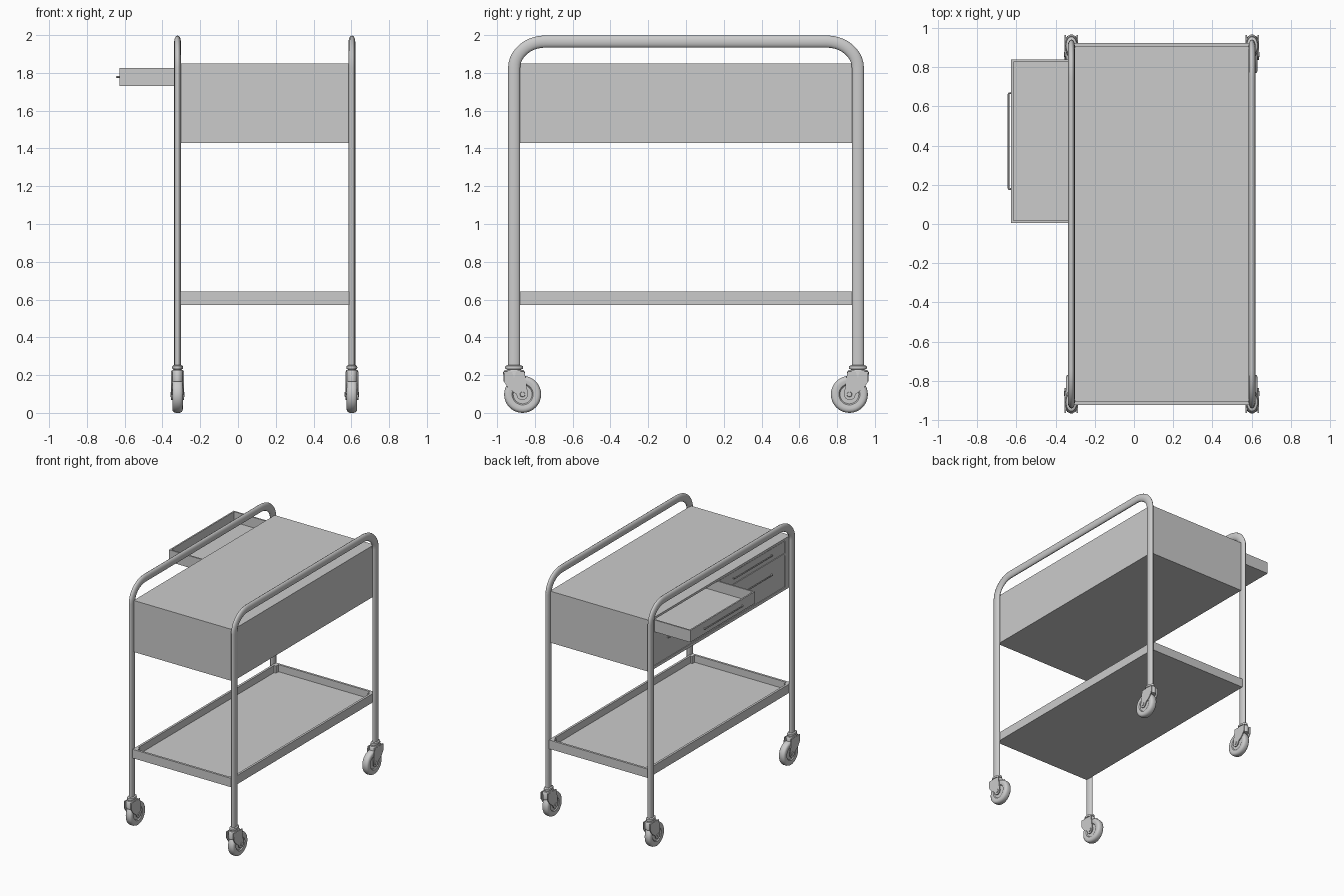
import bpy, bmesh, math
from mathutils import Matrix, Vector

if "Cube" in bpy.data.objects:
    bpy.data.objects.remove(bpy.data.objects["Cube"])

X_LEGS = (-0.32, 0.603)
LEG_Y = 0.91


def link_mesh(name, bm, smooth=False):
    bmesh.ops.recalc_face_normals(bm, faces=bm.faces)
    me = bpy.data.meshes.new(name)
    bm.to_mesh(me)
    bm.free()
    ob = bpy.data.objects.new(name, me)
    bpy.context.collection.objects.link(ob)
    if smooth:
        smooth_object(ob)
    return ob


def smooth_object(ob):
    bpy.ops.object.select_all(action='DESELECT')
    ob.select_set(True)
    bpy.context.view_layer.objects.active = ob
    bpy.ops.object.shade_smooth_by_angle(angle=math.radians(40))


def boxes(name, specs):
    """One object from boxes given as (x0, x1, y0, y1, z0, z1)."""
    bm = bmesh.new()
    for x0, x1, y0, y1, z0, z1 in specs:
        m = Matrix.Translation(((x0 + x1) / 2, (y0 + y1) / 2, (z0 + z1) / 2)) \
            @ Matrix.Diagonal((x1 - x0, y1 - y0, z1 - z0, 1))
        bmesh.ops.create_cube(bm, size=1, matrix=m)
    return link_mesh(name, bm)


def lathe(name, profile, matrix, steps=32):
    """Spin (radius, height) points round z, then place with the matrix."""
    bm = bmesh.new()
    vs = [bm.verts.new((r, 0, h)) for r, h in profile]
    es = [bm.edges.new(p) for p in zip(vs, vs[1:])]
    bmesh.ops.spin(bm, geom=vs + es, cent=(0, 0, 0), axis=(0, 0, 1),
                   angle=math.tau, steps=steps, use_duplicate=False)
    bmesh.ops.remove_doubles(bm, verts=bm.verts, dist=1e-5)
    bm.transform(matrix)
    return link_mesh(name, bm, True)


def tube(name, points, radius, location, x_scale=1.0, res=4):
    cu = bpy.data.curves.new(name, 'CURVE')
    cu.dimensions = '3D'
    cu.bevel_depth = radius
    cu.bevel_resolution = res
    cu.use_fill_caps = True
    sp = cu.splines.new('POLY')
    sp.points.add(len(points) - 1)
    for p, co in zip(sp.points, points):
        p.co = (*co, 1)
    ob = bpy.data.objects.new(name, cu)
    bpy.context.collection.objects.link(ob)
    ob.location = location
    ob.scale.x = x_scale
    bpy.ops.object.select_all(action='DESELECT')
    ob.select_set(True)
    bpy.context.view_layer.objects.active = ob
    bpy.ops.object.convert(target='MESH')
    smooth_object(bpy.context.object)


# Bent side frames: flattened tube forming two legs and a push rail
half = [(0, LEG_Y, 0.235)]
for i in range(11):
    a = math.radians(9 * i)
    half.append((0, 0.745 + 0.165 * math.cos(a), 1.825 + 0.141 * math.sin(a)))
path = half + [(0, -y, z) for _, y, z in reversed(half)]
for side, x in zip(("left", "right"), X_LEGS):
    tube(side + "_frame", path, 0.032, (x, 0, 0), 0.56)

# Cabinet shell with a face frame on the drawer side
X0, X1, YE, ZB, ZT = -0.305, 0.592, 0.91, 1.43, 1.85
FX = X0 + 0.02
rows = ((1.73, 1.827), (1.455, 1.712))
boxes("cabinet", [
    (X0, X1, -YE, YE, ZT - 0.018, ZT),
    (X0, X1, -YE, YE, ZB, ZB + 0.018),
    (X1 - 0.02, X1, -YE, YE, ZB, ZT),
    (X0, X1, -YE, -YE + 0.02, ZB, ZT),
    (X0, X1, YE - 0.02, YE, ZB, ZT),
    (X0, FX, 0.843, YE, ZB, ZT),
    (X0, FX, -YE, -0.843, ZB, ZT),
    (X0, X1, -0.004, 0.004, ZB, ZT),
    (X0, X1, -YE, YE, 1.714, 1.728),
    (X0, FX, -YE, YE, ZB, 1.453),
])


# Drawers: open trays with a bar handle, one pulled out
def drawer(name, front, y0, y1, z0, z1, handle_z):
    t, back = 0.012, front + 0.8
    boxes(name, [
        (front, front + t, y0, y1, z0, z1),
        (back - t, back, y0, y1, z0, z1),
        (front, back, y0, y0 + t, z0, z1),
        (front, back, y1 - t, y1, z0, z1),
        (front, back, y0, y1, z0, z0 + t),
    ])
    h = 0.245
    tube(name + "_handle",
         [(0.004, -h, 0), (-0.010, -h, 0), (-0.014, -h + 0.006, 0),
          (-0.014, h - 0.006, 0), (-0.010, h, 0), (0.004, h, 0)],
         0.005, (front, (y0 + y1) / 2, handle_z), 1, 2)


for col, (y0, y1) in (("near", (-0.84, -0.006)), ("far", (0.006, 0.84))):
    for row, (z0, z1), hz in zip(("upper", "lower"), rows, (1.778, 1.62)):
        is_open = col == "far" and row == "upper"
        drawer(f"{row}_{col}_drawer", -0.627 if is_open else X0 + 0.004,
               y0, y1, z0, z1, hz)

# Lower shelf tray with raised rim and corner blocks
SY, S0, S1, W = 0.925, 0.57, 0.642, 0.018
tray = [
    (X0, X1, -SY, SY, S0, S0 + 0.014),
    (X0, X0 + W, -SY, SY, S0, S1),
    (X1 - W, X1, -SY, SY, S0, S1),
    (X0, X1, -SY, -SY + W, S0, S1),
    (X0, X1, SY - W, SY, S0, S1),
]
for xa, xb in ((X0, X0 + 0.035), (X1 - 0.035, X1)):
    for ya, yb in ((-SY, -SY + 0.05), (SY - 0.05, SY)):
        tray.append((xa, xb, ya, yb, S0, S1))
boxes("lower_shelf", tray)

# Casters: collar, fork crown, fork plates, wheel and axle
collar = [(0, 0.222), (0.036, 0.222), (0.036, 0.230), (0.046, 0.233),
          (0.048, 0.240), (0.046, 0.248), (0.036, 0.252), (0, 0.256)]
crown = [(0, 0.165), (0.056, 0.165), (0.058, 0.215), (0.050, 0.226), (0, 0.228)]
tyre = [(0, 0.018), (0.05, 0.018), (0.056, 0.025), (0.074, 0.028), (0.086, 0.027),
        (0.094, 0.021), (0.098, 0.010)]
tyre += [(r, -h) for r, h in reversed(tyre)]
axle = [(0, -0.038), (0.012, -0.038), (0.014, -0.034), (0.014, 0.034),
        (0.012, 0.038), (0, 0.038)]
fork = [(-0.055, 0.22), (-0.054, 0.165), (-0.03, 0.13)]
fork += [(0.043 + 0.03 * math.cos(a), 0.098 + 0.03 * math.sin(a))
         for a in (math.radians(180 + 20 * i) for i in range(10))]
fork += [(0.066, 0.15), (0.055, 0.22)]
for x in X_LEGS:
    for s in (-1, 1):
        tag = ("left" if x < 0 else "right") + ("_front" if s < 0 else "_back")
        flat = Matrix.Translation((x, s * LEG_Y, 0)) @ Matrix.Diagonal((0.6, 1, 1, 1))
        lathe(tag + "_collar", collar, flat, 24)
        lathe(tag + "_crown", crown, flat, 24)
        spin = Matrix.Translation((x, s * 0.865, 0.098)) @ Matrix.Rotation(math.pi / 2, 4, 'Y')
        lathe(tag + "_wheel", tyre, spin)
        lathe(tag + "_axle", axle, spin, 16)
        bm = bmesh.new()
        for px in (-0.034, 0.027):
            f = bm.faces.new([bm.verts.new((x + px, s * (LEG_Y - d), z)) for d, z in fork])
            ext = bmesh.ops.extrude_face_region(bm, geom=[f], use_keep_orig=True)
            bmesh.ops.translate(bm, vec=Vector((0.007, 0, 0)), verts=[
                v for v in ext["geom"] if isinstance(v, bmesh.types.BMVert)])
        link_mesh(tag + "_fork", bm, True)
